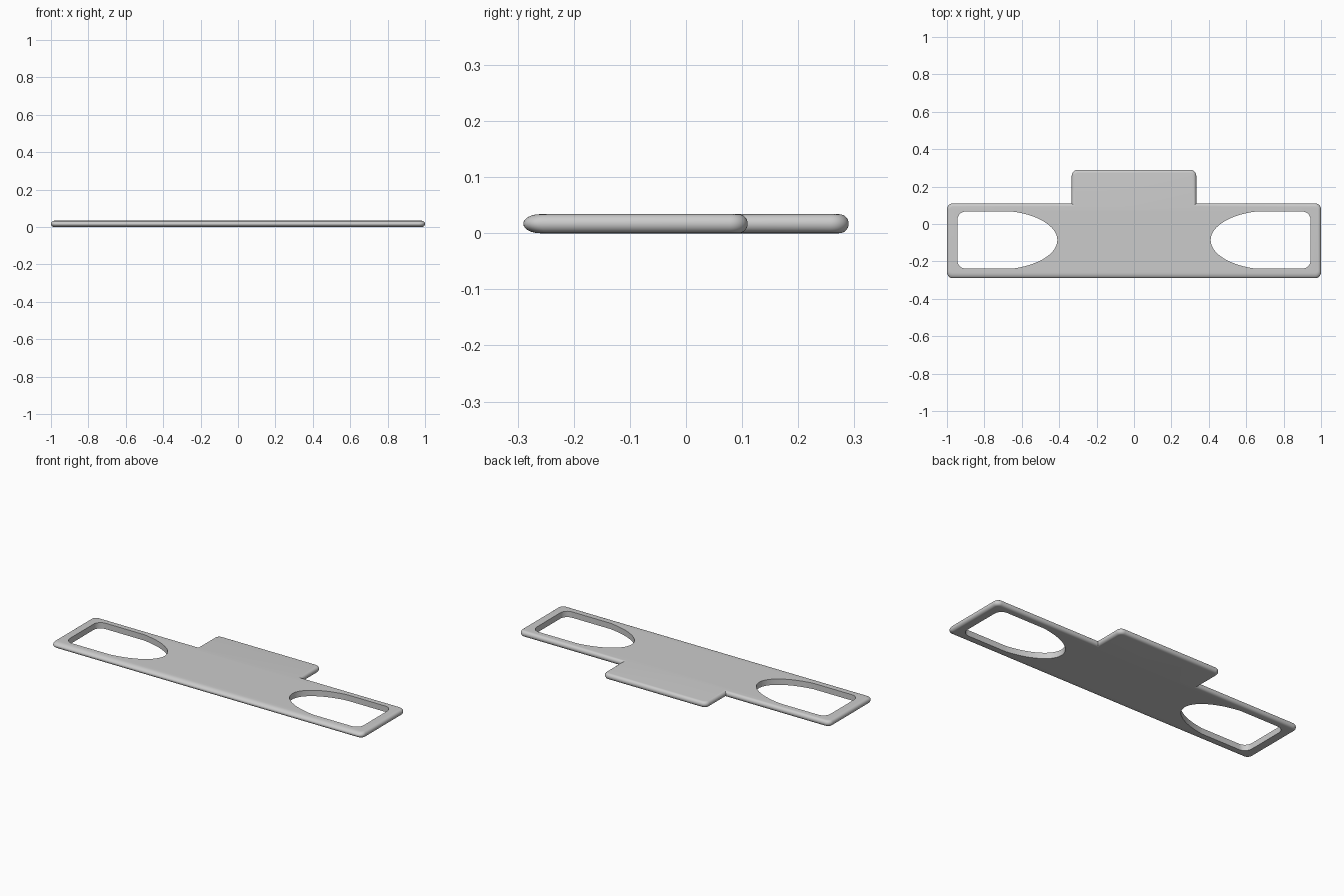
import bpy, bmesh
from math import sin, cos, pi, sqrt, atan2

if "Cube" in bpy.data.objects:
    bpy.data.objects.remove(bpy.data.objects["Cube"])

H = 0.034          # plate thickness
R = H / 2          # rounded rim


def arc(cx, cy, r, a0, a1, n):
    return [(cx + r * cos(a0 + (a1 - a0) * i / n),
             cy + r * sin(a0 + (a1 - a0) * i / n)) for i in range(n + 1)]


def mirrored(half):
    return half + [(-x, y) for x, y in reversed(half)]


def outline(d, front):
    """Plan outline of the T-shaped plate, inset by d (front edge by front)."""
    r = max(0.032 - d, 0.006)
    x1, y0, y1 = 1 - d, -0.29 + front, 0.11 - d
    tx, ty = 0.333 - d, 0.29 - d
    half = arc(x1 - r, y0 + r, r, -pi / 2, 0, 8)
    half += arc(x1 - r, y1 - r, r, 0, pi / 2, 8)
    half.append((tx, y1))
    half += arc(tx - r, ty - r, r, 0, pi / 2, 8)
    return mirrored(half)


def loft(name, rings):
    """Solid made by bridging stacked rings of (x, y, z) points."""
    bm = bmesh.new()
    loops = [[bm.verts.new(p) for p in ring] for ring in rings]
    n = len(loops[0])
    for a, b in zip(loops, loops[1:]):
        for i in range(n):
            j = (i + 1) % n
            bm.faces.new((a[i], a[j], b[j], b[i]))
    bm.faces.new(loops[0][::-1])
    bm.faces.new(loops[-1])
    bmesh.ops.recalc_face_normals(bm, faces=bm.faces)
    mesh = bpy.data.meshes.new(name)
    bm.to_mesh(mesh)
    bm.free()
    obj = bpy.data.objects.new(name, mesh)
    bpy.context.collection.objects.link(obj)
    return obj


# Plate with a fully rounded rim
rings = []
for i in range(13):
    a = -pi / 2 + pi * i / 12
    k = 1 - cos(a)
    rings.append([(x, y, R + R * sin(a)) for x, y in outline(R * k, 0.03 * k)])
plate = loft("plate", rings)

# Window outline: rounded rectangle running into a half ellipse
CY, HALF, A, B, CX = -0.086, 0.153, 0.325, 0.158, 0.735
t = atan2(HALF / B, sqrt(1 - (HALF / B) ** 2))
window = [(CX - A * cos(-t + 2 * t * i / 48), CY + B * sin(-t + 2 * t * i / 48))
          for i in range(49)]
window = [(2 * CX - x, y) for x, y in window]          # ellipse bulging to +x
window = [(2 * CX - x, y) for x, y in window]          # and turned toward the centre
c = 0.045
window += arc(0.944 - c, CY + HALF - c, c, pi / 2, 0, 8)
window += arc(0.944 - c, CY - HALF + c, c, 0, -pi / 2, 8)

# Cut both windows
bpy.context.view_layer.objects.active = plate
plate.select_set(True)
for s in (-1, 1):
    cutter = loft("window_cutter", [[(s * x, y, z) for x, y in window]
                                    for z in (-0.1, 0.1)])
    cutter.hide_render = True
    mod = plate.modifiers.new("window", 'BOOLEAN')
    mod.operation = 'DIFFERENCE'
    mod.solver = 'EXACT'
    mod.object = cutter
    bpy.ops.object.modifier_apply(modifier=mod.name)
    bpy.data.objects.remove(cutter)

bpy.ops.object.shade_smooth_by_angle(angle=pi / 6)
